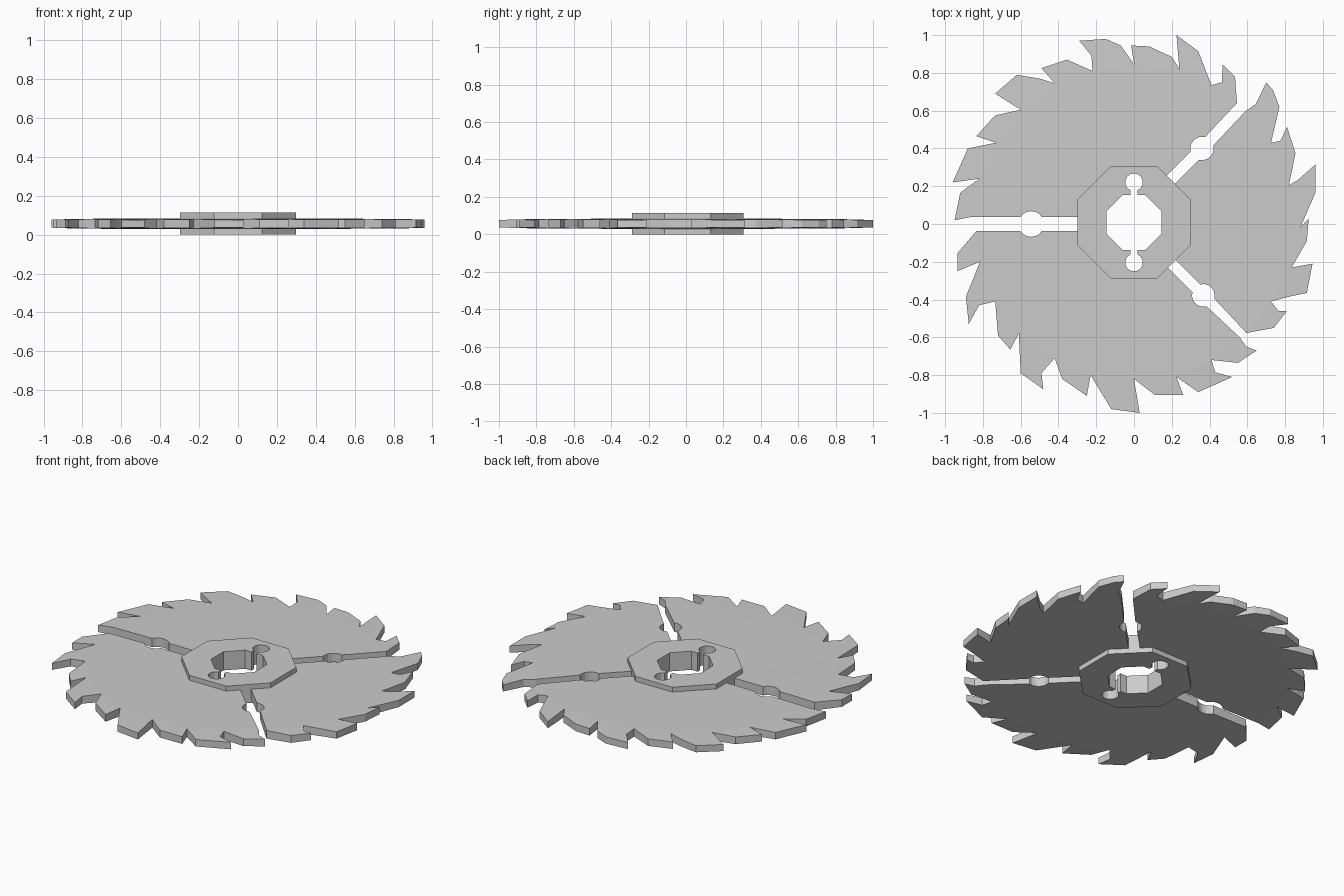
import bpy, bmesh
from math import sin, cos, asin, pi, radians, hypot

if "Cube" in bpy.data.objects:
    bpy.data.objects.remove(bpy.data.objects["Cube"])

MID = 0.0565          # mid-height of blade and hub
HUB_Y = 0.0085        # hub centre on y


def thin_rim(r):
    """Blade half thickness, thinning towards the tooth tips."""
    return 0.027 - 0.007 * min(1, max(0, (r - 0.75) / 0.25))


def plate(name, loops, half):
    """Fill closed outlines (inner ones become holes) and give them thickness."""
    bm = bmesh.new()
    edges = []
    for pts in loops:
        vs = [bm.verts.new((x, y, -1)) for x, y in pts]
        edges += [bm.edges.new((vs[i - 1], vs[i])) for i in range(len(vs))]
    bmesh.ops.triangle_fill(bm, edges=edges, use_beauty=True)
    geo = bmesh.ops.extrude_face_region(bm, geom=bm.faces[:], use_keep_orig=True)["geom"]
    for v in geo:
        if isinstance(v, bmesh.types.BMVert):
            v.co.z = 1
    for v in bm.verts:
        v.co.z = MID + v.co.z * half(hypot(v.co.x, v.co.y))
    bmesh.ops.recalc_face_normals(bm, faces=bm.faces[:])
    me = bpy.data.meshes.new(name)
    bm.to_mesh(me)
    bm.free()
    ob = bpy.data.objects.new(name, me)
    bpy.context.collection.objects.link(ob)


def octagon(apothem, ks=range(8)):
    r = apothem / cos(pi / 8)
    return [(r * cos(pi / 8 + k * pi / 4), HUB_Y + r * sin(pi / 8 + k * pi / 4)) for k in ks]


def slot_edge(slot, side):
    """One side of an expansion slot, from the hub outward round its hole."""
    cx, cy, deg, w, r = slot
    a = radians(deg)
    th = asin(w / r)
    local = [(0.285 - hypot(cx, cy - HUB_Y), w)]
    for i in range(7):
        t = pi - th - (pi - 2 * th) * i / 6
        local.append((r * cos(t), r * sin(t)))
    return [(cx + t * cos(a) + side * u * sin(a),
             cy + t * sin(a) - side * u * cos(a)) for t, u in local]


# Expansion slots: hole x, y, direction, half width, hole radius
UPPER = (0.36, 0.40, 45, 0.031, 0.062)
LOWER = (0.367, -0.378, -45, 0.029, 0.06)
LEFT = (-0.545, 0.0, 180, 0.038, 0.068)

# Hand-cut tooth edges, clockwise
right_teeth = [(.59, .597), (.645, .635), (.70, .75), (.735, .71), (.77, .62), (.725, .43),
               (.775, .44), (.81, .515), (.855, .375), (.82, .205), (.87, .235), (.96, .315),
               (.96, .165), (.88, -.02), (.925, .03), (.915, -.09), (.835, -.23),
               (.945, -.21), (.915, -.365), (.82, -.385), (.725, -.41), (.765, -.46),
               (.81, -.46), (.74, -.55), (.595, -.577)]
bottom_teeth = [(.56, -.60), (.595, -.65), (.65, -.67), (.55, -.735), (.41, -.72), (.43, -.785),
                (.52, -.81), (.34, -.89), (.225, -.81), (.26, -.905), (.11, -.905),
                (0, -.82), (.03, -1), (-.12, -.98), (-.23, -.80), (-.25, -.91), (-.38, -.82),
                (-.42, -.71), (-.49, -.79), (-.48, -.875), (-.60, -.79), (-.61, -.58),
                (-.655, -.665), (-.72, -.59), (-.735, -.41), (-.82, -.43), (-.875, -.53),
                (-.89, -.385), (-.815, -.20), (-.935, -.25), (-.935, -.155), (-.835, -.038)]
top_teeth = [(-.86, .038), (-.95, .02), (-.92, .165), (-.82, .24), (-.96, .22), (-.88, .40),
             (-.73, .43), (-.835, .465), (-.735, .575), (-.60, .605), (-.735, .69),
             (-.62, .79), (-.50, .77), (-.42, .745), (-.49, .825), (-.355, .87), (-.22, .81),
             (-.225, .89), (-.29, .97), (-.15, .98), (-.07, .945), (0, .845), (-.015, .945),
             (.08, .94), (.20, .885), (.24, .82), (.225, 1), (.34, .915), (.41, .735),
             (.465, .75), (.47, .845), (.535, .78), (.545, .64)]

# Three blade sectors, divided by the slots and closed just inside the hub
for name, first, teeth, last, ks in (
        ("blade_right", UPPER, right_teeth, LOWER, (7, 0)),
        ("blade_bottom", LOWER, bottom_teeth, LEFT, (4, 5, 6)),
        ("blade_top", LEFT, top_teeth, UPPER, (1, 2, 3))):
    outline = slot_edge(first, 1) + teeth + slot_edge(last, -1)[::-1] + octagon(0.288, ks)
    plate(name, [outline], thin_rim)

# Hub: octagon with an octagonal bore and two keyhole notches
NECK, KEY_R, KEY_Y = 0.018, 0.047, 0.2125
a0 = -pi / 2 + asin(NECK / KEY_R)
notch = [(NECK, 0.145)]
for i in range(13):
    t = a0 + (pi - 2 * a0) * i / 12
    notch.append((KEY_R * cos(t), KEY_Y + KEY_R * sin(t)))
notch.append((-NECK, 0.145))
up = [(x, HUB_Y + y) for x, y in notch]
down = [(-x, HUB_Y - y) for x, y in notch]
bore = octagon(0.145)
plate("hub", [octagon(0.298), bore[:2] + up + bore[2:6] + down + bore[6:]], lambda r: MID)
